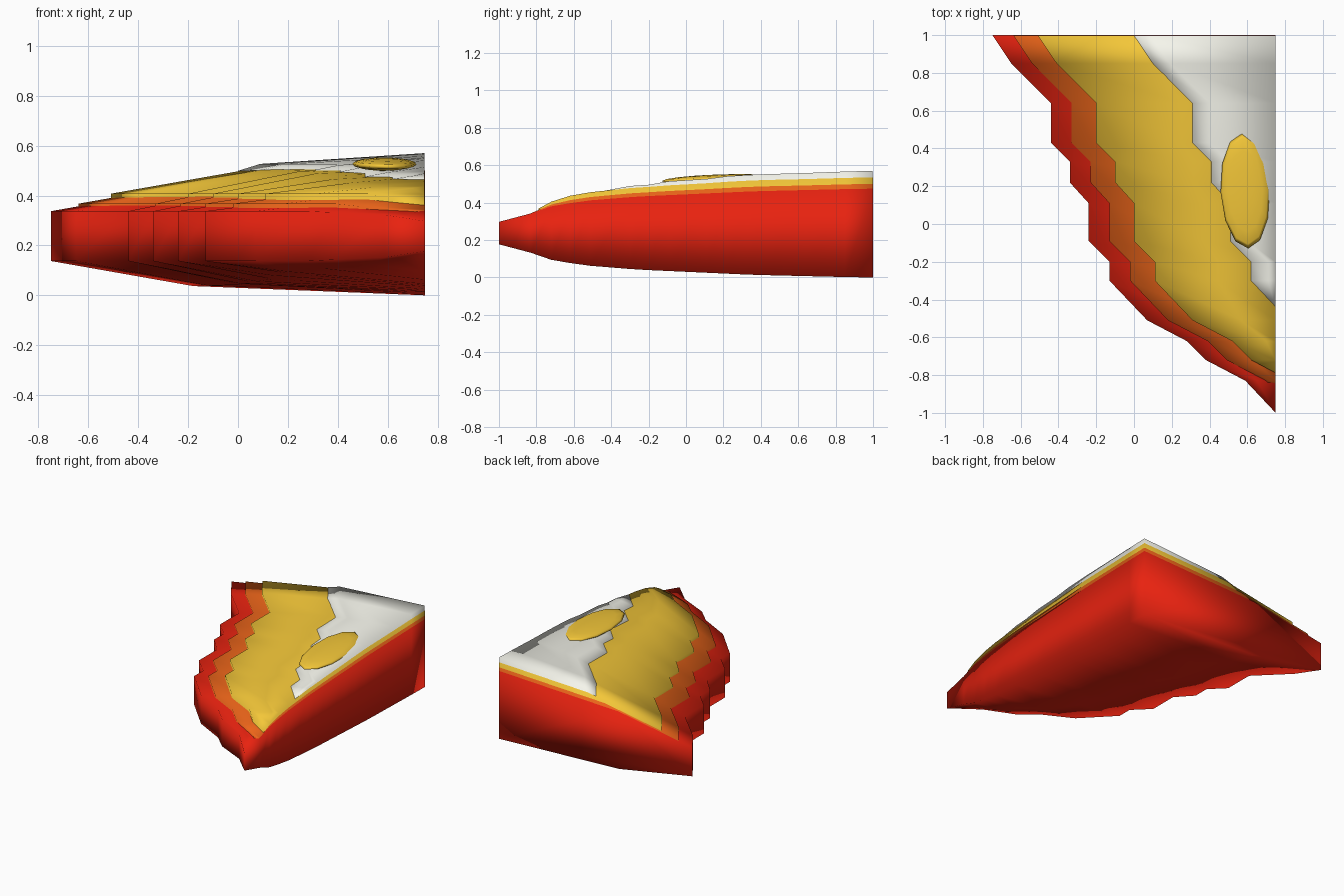
import bpy, bmesh, math

if "Cube" in bpy.data.objects:
    bpy.data.objects.remove(bpy.data.objects["Cube"])

X1 = 0.75      # flat cut side
MID = 0.2375   # mid height of the lowest layer

# rows of the stepped outline: y, edge x, half thickness at edge, half thickness at cut side
ROWS = [(1, -.75, .10, .2375), (.85, -.65, .10, .235), (.64, -.44, .10, .23),
        (.43, -.44, .10, .225), (.33, -.34, .10, .222), (.22, -.34, .10, .217),
        (.11, -.24, .10, .212), (-.09, -.24, .10, .203), (-.20, -.13, .10, .198),
        (-.30, -.13, .10, .192), (-.51, .07, .10, .175), (-.62, .28, .10, .16),
        (-.72, .38, .095, .143), (-.83, .59, .085, .105), (-1, .75, .06, .06)]


def material(name, rgb):
    m = bpy.data.materials.new(name)
    m.diffuse_color = (*rgb, 1)
    m.use_nodes = True
    m.node_tree.nodes["Principled BSDF"].inputs["Base Color"].default_value = m.diffuse_color
    return m


def half(row, t):
    """Half thickness at distance t in from the outline."""
    y, ex, e, c = row
    w = max(X1 - ex, 1e-4)
    k = .38 * w
    bulge = .38 + .35 * min(1, max(0, (y + .5) / .8))   # flatter towards the tip
    knee = e + bulge * (c - e)
    if t <= k:
        return e + (knee - e) * t / k
    return knee + (c - knee) * min(1, (t - k) / (w - k))


def lift(row, s):
    return s * min(1, (row[0] + 1) / .35)


def clipped(dx):
    """Outline rows whose shifted edge still lies inside the cut side."""
    out = []
    for r in ROWS:
        if r[1] + dx <= X1 + 1e-6:
            out.append(r)
        else:
            p = out[-1]
            f = (X1 - dx - p[1]) / (r[1] - p[1])
            out.append(tuple(a + (b - a) * f for a, b in zip(p, r)))
            break
    return out


def finish(ob, mat):
    ob.data.materials.append(mat)
    for p in ob.data.polygons:
        p.use_smooth = True


def layer(name, dx, s, inset, mat, cap=False):
    bm = bmesh.new()
    rings = []
    for r in clipped(dx):
        y, ex = r[0], r[1] + dx
        w = max(0, X1 - ex)
        ts = [0, min(.09 if cap else .38 * (X1 - r[1]), w), w]
        top, bot = [], []
        for i, t in enumerate(ts):
            x = min(ex + t, X1 - inset)
            h = half(r, t)
            zt = MID + lift(r, s) + h
            if cap:   # the cap follows the layer beneath it
                rise = (.002, .018, .035)[i] * min(1, w / .3) * (.6 + .2 * (y + 1))
                zt = MID + lift(r, .07) + half(r, t + dx - .24) + rise
            yy = min(y, 1 - inset)
            top.append(bm.verts.new((x, yy, zt)))
            bot.append(bm.verts.new((x, yy, MID + lift(r, s) - h)))
        rings.append(top + bot[::-1])
    n = 6
    for a, b in zip(rings, rings[1:]):
        for i in range(n):
            j = (i + 1) % n
            bm.faces.new((a[i], a[j], b[j], b[i]))
    bm.faces.new(rings[0])
    bm.faces.new(rings[-1])
    bmesh.ops.remove_doubles(bm, verts=bm.verts, dist=1e-5)
    bmesh.ops.recalc_face_normals(bm, faces=bm.faces)
    me = bpy.data.meshes.new(name)
    bm.to_mesh(me)
    bm.free()
    ob = bpy.data.objects.new(name, me)
    bpy.context.collection.objects.link(ob)
    finish(ob, mat)


red = material("red", (.81, .016, .005))
orange = material("orange", (.84, .13, .010))
yellow = material("yellow", (.90, .57, .04))
white = material("white", (.92, .92, .84))

# stacked, stepped layers, each set back from the one below
layer("red_layer", 0, 0, 0, red)
layer("orange_layer", .11, .03, .0008, orange)
layer("yellow_layer", .24, .07, .0012, yellow)
layer("white_layer", .75, .13, .0016, white, cap=True)

# flat oval spot on top
bpy.ops.mesh.primitive_uv_sphere_add(segments=12, ring_count=8, radius=1,
                                     location=(.588, .175, .526),
                                     rotation=(math.radians(2), 0, math.radians(3)))
spot = bpy.context.object
spot.name = "oval_spot"
spot.scale = (.13, .305, .025)
bpy.ops.object.transform_apply(location=False, rotation=False, scale=True)
finish(spot, yellow)
